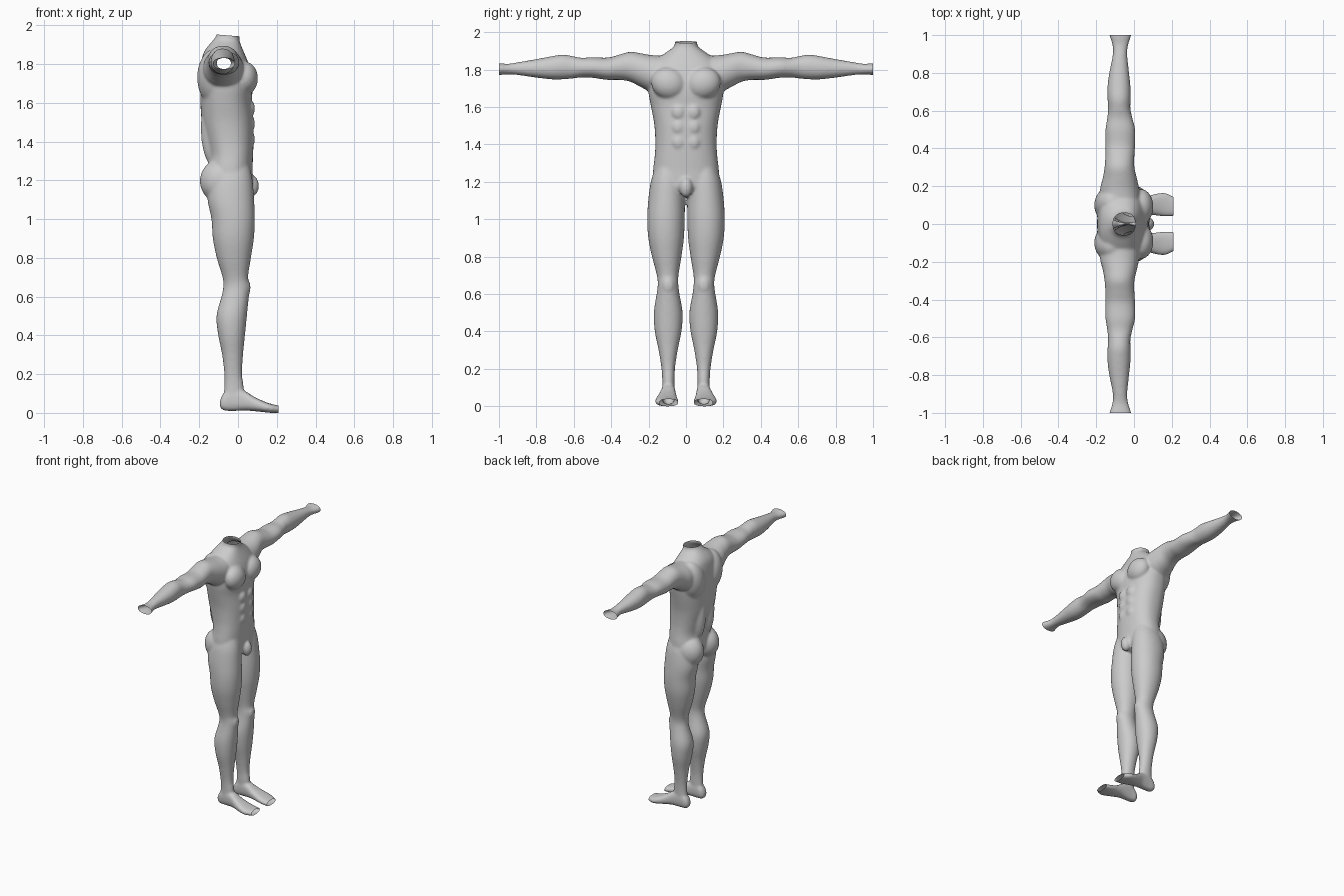
import bpy, bmesh, math
from mathutils import Vector, Matrix

SIDES = 40
bm = bmesh.new()


def catmull(p, q, r, s, t):
    return [0.5 * (2 * b + (c - a) * t + (2 * a - 5 * b + 4 * c - d) * t * t
                   + (3 * b - a - 3 * c + d) * t ** 3) for a, b, c, d in zip(p, q, r, s)]


def loft(stations, place, power=2.2, steps=4):
    """Closed skin through rounded sections (t, a_min, a_max, b_min, b_max)."""
    rows = []
    last = len(stations) - 1
    for i in range(last):
        quad = [stations[max(0, min(last, i + k))] for k in (-1, 0, 1, 2)]
        rows += [catmull(*quad, j / steps) for j in range(steps)]
    rows.append(stations[-1])
    rings = []
    for t, a0, a1, b0, b1 in rows:
        ring = []
        for k in range(SIDES):
            ang = math.tau * k / SIDES
            c, s = math.cos(ang), math.sin(ang)
            c = math.copysign(abs(c) ** (2 / power), c)
            s = math.copysign(abs(s) ** (2 / power), s)
            ring.append(bm.verts.new(place(t, (a0 + a1) / 2 + c * (a1 - a0) / 2,
                                           (b0 + b1) / 2 + s * (b1 - b0) / 2)))
        rings.append(ring)
    for lo, hi in zip(rings, rings[1:]):
        for k in range(SIDES):
            n = (k + 1) % SIDES
            bm.faces.new((lo[k], lo[n], hi[n], hi[k]))
    bm.faces.new(rings[0][::-1])
    bm.faces.new(rings[-1])


def mass(center, radii, tilt=0.0):
    """Ellipsoid muscle mass, tilted about x."""
    m = (Matrix.Translation(center) @ Matrix.Rotation(tilt, 4, 'X')
         @ Matrix.Diagonal((*radii, 1)))
    bmesh.ops.create_uvsphere(bm, u_segments=28, v_segments=18, radius=1, matrix=m)


# Torso and neck: z, back, front, half width
torso = [(1.12, -.08, .03, .06), (1.16, -.12, .07, .14), (1.20, -.15, .075, .175),
         (1.26, -.155, .075, .176), (1.33, -.15, .078, .168), (1.40, -.165, .08, .164),
         (1.50, -.187, .08, .169), (1.60, -.194, .072, .187), (1.67, -.195, .075, .2),
         (1.74, -.195, .07, .205), (1.80, -.19, .055, .2), (1.85, -.18, .035, .16),
         (1.885, -.16, .02, .115), (1.92, -.13, .008, .067), (1.95, -.11, .008, .059),
         (1.98, -.115, .01, .063)]
loft([(z, a, b, -h, h) for z, a, b, h in torso], lambda t, a, b: (a, b, t), 2.3)

# Leg: z, back, front, inner, outer
leg = [(1.27, -.12, .06, .02, .165), (1.20, -.15, .075, .01, .188), (1.10, -.157, .083, .006, .202),
       (1.00, -.137, .087, .007, .207), (.90, -.13, .082, .011, .202), (.80, -.11, .067, .024, .182),
       (.70, -.08, .052, .04, .156), (.65, -.076, .061, .041, .151), (.60, -.085, .056, .035, .157),
       (.50, -.111, .046, .018, .172), (.40, -.102, .036, .024, .167), (.30, -.082, .026, .044, .147),
       (.20, -.071, .021, .059, .131), (.13, -.071, .03, .061, .127), (.05, -.078, .03, .063, .127)]

# Foot: x, inner, outer, bottom, top
foot = [(-.094, .08, .11, .03, .06), (-.075, .062, .124, .012, .1), (-.03, .06, .128, .008, .13),
        (.03, .055, .135, .011, .115), (.08, .05, .15, .008, .084), (.13, .043, .163, .003, .06),
        (.17, .039, .164, -.001, .046), (.21, .042, .145, -.001, .037), (.24, .044, .135, .0, .036)]

# Arm: y, back, front, bottom, top
arm = [(.08, -.17, .03, 1.70, 1.87), (.18, -.18, .027, 1.68, 1.876), (.24, -.166, .016, 1.705, 1.886),
       (.30, -.156, .002, 1.735, 1.894), (.36, -.152, .002, 1.744, 1.878), (.42, -.152, .006, 1.744, 1.863),
       (.50, -.151, .006, 1.755, 1.865), (.56, -.142, -.008, 1.757, 1.862), (.61, -.137, -.019, 1.751, 1.872),
       (.66, -.14, -.018, 1.747, 1.879), (.72, -.141, -.018, 1.747, 1.87), (.80, -.131, -.026, 1.756, 1.855),
       (.90, -.112, -.036, 1.77, 1.838), (.95, -.115, -.03, 1.773, 1.83), (1.0, -.131, -.014, 1.77, 1.833),
       (1.04, -.134, -.012, 1.77, 1.833)]

for s in (-1, 1):
    loft(leg, lambda t, a, b: (a, s * b, t), 2.1)
    loft(foot, lambda t, a, b: (t, s * a, b), 2.5)
    loft(arm, lambda t, a, b: (a, s * t, b), 2.1)
    mass((.035, s * .092, 1.725), (.068, .095, .085), s * .35)    # chest
    mass((-.115, s * .10, 1.73), (.096, .098, .15), s * -.2)      # shoulder blade
    mass((-.085, s * .09, 1.195), (.112, .09, .115))              # buttock
    mass((.045, s * .095, .645), (.02, .032, .045))               # kneecap
    mass((-.125, s * .05, 1.47), (.067, .05, .2))                 # lower back
    for z in (1.41, 1.49, 1.57):                                  # abdomen
        mass((.062, s * .04, z), (.026, .038, .042))
mass((.072, 0, 1.17), (.036, .036, .055))                         # groin

bmesh.ops.recalc_face_normals(bm, faces=bm.faces)
mesh = bpy.data.meshes.new("body")
bm.to_mesh(mesh)
bm.free()
body = bpy.data.objects.new("body", mesh)
bpy.context.collection.objects.link(body)

# Fuse the parts into one soft skin
remesh = body.modifiers.new("fuse", 'REMESH')
remesh.mode = 'VOXEL'
remesh.voxel_size = 0.0075
smooth = body.modifiers.new("soften", 'SMOOTH')
smooth.factor = 0.5
smooth.iterations = 10
bpy.context.view_layer.update()
graph = bpy.context.evaluated_depsgraph_get()
skin = bpy.data.meshes.new_from_object(body.evaluated_get(graph))
body.modifiers.clear()
body.data = skin

# Open the neck, wrists and toes
bm = bmesh.new()
bm.from_mesh(skin)
for point, normal in (((-.06, 0, 1.947), (.08, 0, 1)), ((0, 1, 0), (0, 1, 0)),
                      ((0, -1, 0), (0, -1, 0)), ((.21, 0, 0), (1, 0, 0))):
    bmesh.ops.bisect_plane(bm, geom=bm.verts[:] + bm.edges[:] + bm.faces[:], dist=1e-5,
                           plane_co=Vector(point), plane_no=Vector(normal), clear_outer=True)
# Rest the soles on the ground
low = min(v.co.z for v in bm.verts)
for v in bm.verts:
    v.co.z -= low
for f in bm.faces:
    f.smooth = True
    f.material_index = 0
bm.to_mesh(skin)
bm.free()

grey = bpy.data.materials.new("light grey")
grey.diffuse_color = (0.6, 0.6, 0.6, 1)
skin.materials.clear()
skin.materials.append(grey)
